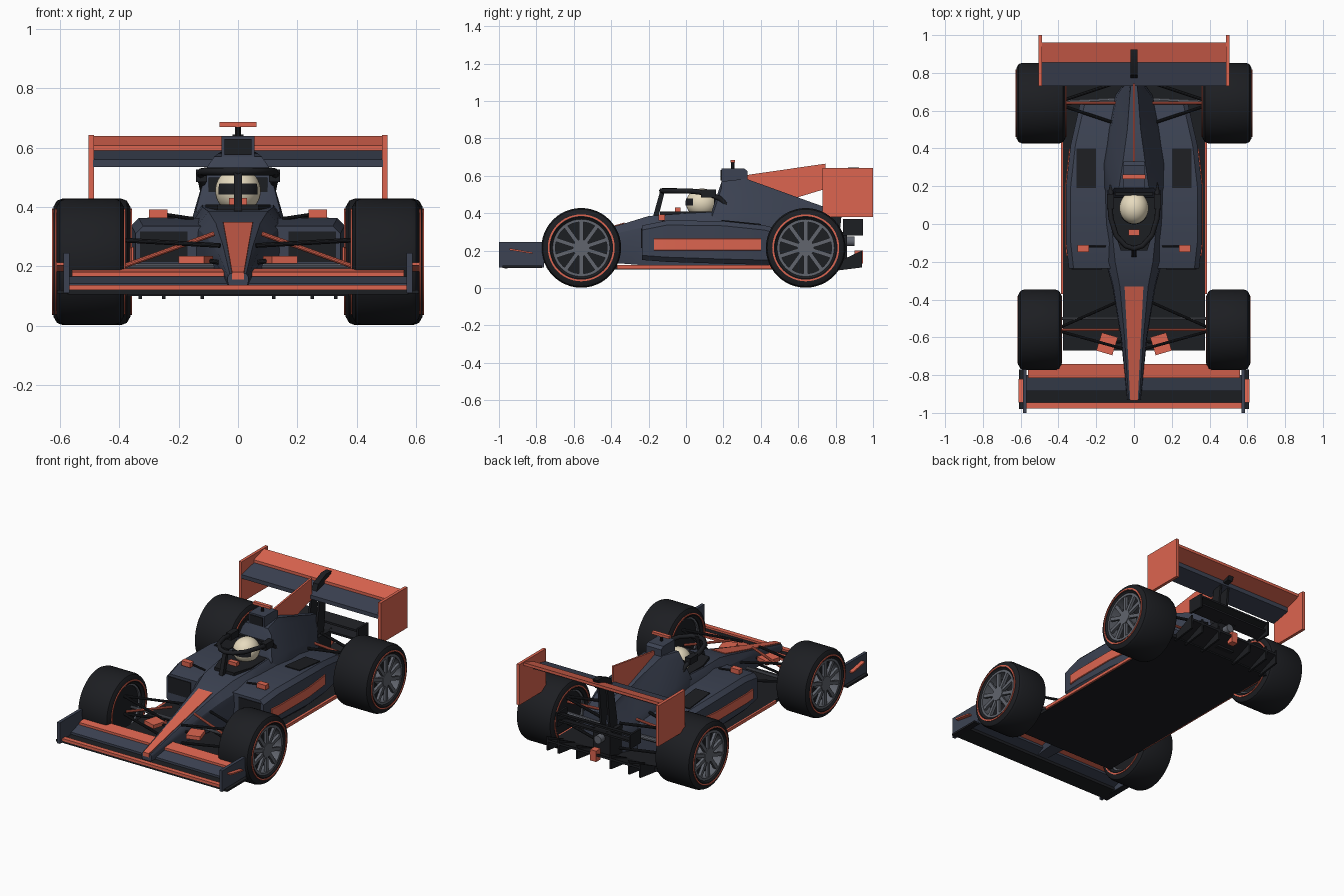
import bpy, bmesh, math
from mathutils import Vector, Matrix

if "Cube" in bpy.data.objects:
    bpy.data.objects.remove(bpy.data.objects["Cube"])


def material(name, rgb):
    m = bpy.data.materials.new(name)
    m.diffuse_color = (*rgb, 1)
    m.use_nodes = True
    m.node_tree.nodes["Principled BSDF"].inputs["Base Color"].default_value = m.diffuse_color
    return m


NAVY = material("navy", (0.045, 0.055, 0.085))
ORANGE = material("orange", (0.72, 0.13, 0.08))
BLACK = material("black", (0.012, 0.013, 0.016))
STEEL = material("steel", (0.12, 0.13, 0.155))
CREAM = material("cream", (0.8, 0.71, 0.52))


def finish(name, bm, mat, mirror=False):
    bmesh.ops.recalc_face_normals(bm, faces=bm.faces)
    me = bpy.data.meshes.new(name)
    bm.to_mesh(me)
    bm.free()
    me.materials.append(mat)
    ob = bpy.data.objects.new(name, me)
    bpy.context.collection.objects.link(ob)
    if mirror:
        ob.modifiers.new("mirror", "MIRROR")
    return ob


def loft(name, rings, mat, mirror=False, cap=True, wrap=False):
    bm = bmesh.new()
    vs = [[bm.verts.new(p) for p in r] for r in rings]
    n = len(vs[0])
    pairs = list(zip(vs, vs[1:])) + ([(vs[-1], vs[0])] if wrap else [])
    for a, b in pairs:
        for i in range(n):
            j = (i + 1) % n
            bm.faces.new((a[i], a[j], b[j], b[i]))
    if cap and not wrap:
        bm.faces.new(vs[0])
        bm.faces.new(vs[-1])
    return finish(name, bm, mat, mirror)


def prism(name, pts, a, b, axis, mat, mirror=False):
    place = {"x": lambda p, t: (t, p[0], p[1]), "y": lambda p, t: (p[0], t, p[1]),
             "z": lambda p, t: (p[0], p[1], t)}[axis]
    return loft(name, [[place(p, t) for p in pts] for t in (a, b)], mat, mirror)


def box(name, x0, x1, y0, y1, z0, z1, mat, mirror=False):
    return prism(name, [(x0, y0), (x1, y0), (x1, y1), (x0, y1)], z0, z1, "z", mat, mirror)


def rod(name, p, q, r, mat, mirror=False, seg=10):
    p, q = Vector(p), Vector(q)
    bm = bmesh.new()
    m = Matrix.Translation((p + q) / 2) @ (q - p).to_track_quat("Z", "Y").to_matrix().to_4x4()
    bmesh.ops.create_cone(bm, cap_ends=True, segments=seg, radius1=r, radius2=r,
                          depth=(q - p).length, matrix=m)
    return finish(name, bm, mat, mirror)


def lathe(name, prof, y, z, mat, seg=48):
    # closed (x, radius) profile turned round a wheel axle
    rings = []
    for k in range(seg):
        a = math.tau * k / seg
        rings.append([(x, y + r * math.cos(a), z + r * math.sin(a)) for x, r in prof])
    return loft(name, rings, mat, True, wrap=True)


def chamfer_ring(y, x0, x1, z0, z1, c):
    return [(x, y, z) for x, z in ((x0, z0), (x1 - c, z0), (x1, z0 + c), (x1, z1 - c),
                                   (x1 - c, z1), (x0, z1))]


def body_ring(y, half):
    return [(x, y, z) for x, z in half] + [(-x, y, z) for x, z in reversed(half)]


# Wheels
for end, y, xa, xb in (("front", -0.56, 0.385, 0.613), ("rear", 0.64, 0.363, 0.623)):
    z, R = 0.215, 0.213
    lathe(end + "_tyre", [(xa + .012, .15), (xa, .165), (xa, .185), (xa + .012, R - .007),
                          (xa + .03, R), (xb - .03, R), (xb - .012, R - .007), (xb, .185),
                          (xb, .165), (xb - .012, .15)], y, z, BLACK)
    for side, x in (("outer", xb), ("inner", xa)):
        lathe(f"{end}_{side}_tyre_band", [(x - .005, .170), (x + .005, .170),
                                          (x + .005, .179), (x - .005, .179)], y, z, ORANGE)
    lathe(end + "_rim", [(xa + .02, .138), (xb - .008, .138), (xb - .008, .153), (xa + .02, .153)],
          y, z, STEEL)
    rod(end + "_brake_disc", (xa + .03, y, z), (xb - .07, y, z), .14, BLACK, True, 40)
    rod(end + "_hub", (xb - .08, y, z), (xb - .008, y, z), .045, STEEL, True, 24)
    bm = bmesh.new()
    for k in range(10):
        m = (Matrix.Translation((xb - .02, y, z)) @ Matrix.Rotation(math.tau * k / 10, 4, "X")
             @ Matrix.Translation((0, 0, .09)) @ Matrix.Diagonal((.018, .022, .11, 1)))
        bmesh.ops.create_cube(bm, size=1, matrix=m)
    finish(end + "_spokes", bm, STEEL, True)

# Floor and diffuser
box("floor", -.375, .375, -.67, .8, .1, .122, BLACK)
box("floor_edge", .372, .386, -.37, .78, .103, .122, ORANGE, True)
prism("diffuser", [(.78, .1), (.94, .165), (.94, .18), (.78, .122)], -.33, .33, "x", BLACK)
for x in (.12, .25, .33):
    prism("diffuser_strake", [(.78, .09), (.94, .11), (.94, .2), (.78, .125)],
          x - .006, x + .006, "x", BLACK, True)
box("rear_light", -.022, .022, .9, .945, .13, .2, ORANGE)

# Nose and tub
tub = []
for y, wb, ws, wt, z0, z1 in ((-.93, .03, .036, .028, .13, .175), (-.6, .055, .07, .05, .14, .268),
                              (-.33, .09, .115, .075, .13, .345), (-.2, .14, .15, .1, .12, .385),
                              (0, .16, .165, .12, .12, .4), (.2, .16, .165, .12, .12, .41)):
    tub.append(body_ring(y, [(wb, z0), (ws, z0 + .5 * (z1 - z0)), (ws * .95, z1 - .2 * (z1 - z0)), (wt, z1)]))
loft("nose_and_tub", tub, NAVY)
loft("nose_stripe", [body_ring(y, [(w, z - .02), (w, z + .005)])
                     for y, w, z in ((-.935, .02, .175), (-.6, .036, .268), (-.33, .05, .345))], ORANGE)
prism("cockpit_opening", [(-.07, -.14), (.07, -.14), (.11, -.02), (.11, .2), (-.11, .2), (-.11, -.02)],
      .37, .408, "z", BLACK)
box("headrest", -.1, .1, .15, .22, .4, .5, BLACK)
box("dash", -.03, .03, -.06, -.03, .4, .43, ORANGE)

# Engine cover
cover = []
for y, w, wt, zs, z1 in ((.14, .15, .11, .38, .42), (.19, .16, .08, .4, .57), (.32, .16, .06, .4, .585),
                         (.5, .135, .035, .36, .52), (.68, .1, .022, .31, .455), (.78, .03, .012, .27, .42)):
    cover.append(body_ring(y, [(w * .95, .12), (w, zs - .06), (w * .9, zs), (wt * 1.3, z1 - .035), (wt, z1)]))
loft("engine_cover", cover, NAVY)
prism("airbox", [(.19, .57), (.33, .57), (.33, .625), (.31, .64), (.19, .64)], -.055, .055, "x", NAVY)
box("airbox_intake", -.045, .045, .184, .2, .575, .63, BLACK)
rod("camera_post", (0, .25, .63), (0, .25, .68), .01, BLACK)
box("camera_bar", -.062, .062, .238, .262, .67, .686, ORANGE)
prism("shark_fin", [(.33, .56), (.33, .605), (.745, .665), (.745, .53), (.58, .48)], -.006, .006, "x", ORANGE)

# Sidepods
pod = [(-.235, .345, .15, .335), (-.1, .36, .14, .362), (.2, .36, .13, .358),
       (.42, .335, .125, .335), (.64, .285, .12, .28)]
loft("sidepod", [chamfer_ring(y, .1, x, z0, z1, .025) for y, x, z0, z1 in pod], NAVY, True)
box("sidepod_intake", .17, .33, -.24, -.2, .215, .318, BLACK, True)
loft("sidepod_panel", [chamfer_ring(y, x - .02, x + .006, .2, .265, .003)
                       for y, x in ((-.17, .354), (-.1, .36), (.2, .36), (.4, .338))], ORANGE, True)
prism("sidepod_vent", [(.19, .33), (.19, .364), (.4, .343), (.4, .31)], .2, .305, "x", BLACK, True)
box("mirror", .237, .3, -.148, -.112, .362, .392, ORANGE, True)
rod("mirror_stalk", (.15, -.12, .36), (.25, -.12, .375), .006, BLACK, True)

# Driver helmet with visor
bm = bmesh.new()
place = Matrix.Translation((0, .085, .455)) @ Matrix.Diagonal((.077, .085, .077, 1))
bmesh.ops.create_uvsphere(bm, u_segments=32, v_segments=20, radius=1, matrix=place)
finish("helmet", bm, CREAM)
for name, lo, hi, s, mat in (("visor", -.3, .35, 1.03, BLACK), ("visor_strip", .3, .47, 1.04, ORANGE)):
    bm = bmesh.new()
    bmesh.ops.create_uvsphere(bm, u_segments=32, v_segments=20, radius=s)
    bmesh.ops.delete(bm, geom=[v for v in bm.verts if v.co.y > -.5 or not lo < v.co.z < hi], context="VERTS")
    bm.transform(place)
    finish(name, bm, mat)

# Halo
half = [(.045, -.115, .52), (.095, -.06, .52), (.122, .03, .518), (.128, .11, .508), (.12, .18, .48), (.11, .23, .43)]
path = [(-x, y, z) for x, y, z in reversed(half)] + [(0, -.13, .52)] + half
cu = bpy.data.curves.new("halo_ring", "CURVE")
cu.dimensions = "3D"
cu.bevel_depth, cu.bevel_resolution, cu.use_fill_caps = .014, 2, True
sp = cu.splines.new("POLY")
sp.points.add(len(path) - 1)
for pt, co in zip(sp.points, path):
    pt.co = (*co, 1)
cu.materials.append(BLACK)
bpy.context.collection.objects.link(bpy.data.objects.new("halo_ring", cu))
prism("halo_pillar", [(-.18, .37), (-.15, .37), (-.11, .53), (-.135, .53)], -.013, .013, "x", BLACK)
box("halo_fairing", .105, .142, .08, .16, .485, .527, BLACK, True)

# Front wing
prism("front_main_plane", [(-.97, .105), (-.86, .112), (-.86, .13), (-.97, .122)], -.575, .575, "x", BLACK)
box("front_leading_edge", -.575, .575, -.976, -.945, .12, .136, ORANGE)
prism("front_flap", [(-.885, .128), (-.8, .152), (-.8, .166), (-.885, .142)], -.575, .575, "x", NAVY)
prism("front_upper_flap", [(-.815, .165), (-.74, .178), (-.74, .192), (-.815, .18)], -.56, .56, "x", ORANGE)
prism("front_endplate", [(-1, .11), (-.76, .11), (-.76, .245), (-1, .245)], .568, .588, "x", NAVY, True)
box("front_footplate", .57, .61, -.98, -.77, .108, .12, BLACK, True)
prism("front_endplate_stripe", [(-.945, .203), (-.82, .183), (-.82, .191), (-.945, .213)],
      .586, .612, "x", ORANGE, True)
prism("nose_winglet", [(.085, -.6), (.17, -.575), (.2, -.67), (.115, -.695)], .21, .235, "z", ORANGE, True)
rod("winglet_stay", (.04, -.62, .21), (.13, -.63, .222), .008, BLACK, True)

# Front suspension
rod("front_push_rod", (.08, -.56, .31), (.4, -.56, .195), .008, ORANGE, True)
rod("front_track_rod", (.08, -.5, .2), (.41, -.5, .2), .009, STEEL, True)
for z in (.175, .29):
    for y in (-.66, -.4):
        rod("front_wishbone", (.06, y, z - .02), (.42, -.56, z), .008, BLACK, True)

# Rear suspension and gearbox
rod("rear_push_rod", (.08, .64, .31), (.4, .64, .29), .008, ORANGE, True)
rod("drive_shaft", (.04, .66, .215), (.42, .64, .215), .014, STEEL, True)
for z in (.16, .32):
    for y in (.52, .76):
        rod("rear_wishbone", (.06, y, z), (.42, .64, z), .009, BLACK, True)
box("gearbox", -.06, .06, .6, .86, .12, .3, BLACK)
rod("exhaust", (0, .78, .25), (0, .9, .25), .026, STEEL, seg=20)

# Rear wing
prism("rear_main_plane", [(.73, .535), (.86, .562), (.86, .59), (.73, .56)], -.49, .49, "x", NAVY)
prism("rear_flap", [(.855, .59), (.96, .622), (.96, .64), (.855, .608)], -.49, .49, "x", ORANGE)
box("rear_endplate", .486, .505, .73, 1, .38, .642, ORANGE, True)
prism("rear_wing_pylon", [(.74, .28), (.82, .28), (.85, .56), (.79, .56)], .022, .036, "x", BLACK, True)
prism("flap_actuator", [(.77, .56), (.79, .61), (.87, .645), (.925, .645), (.9, .58)], -.018, .018, "x", BLACK)
prism("beam_wing_lower", [(.85, .285), (.93, .31), (.93, .322), (.85, .298)], -.26, .26, "x", BLACK)
prism("beam_wing_upper", [(.87, .33), (.94, .355), (.94, .367), (.87, .343)], -.26, .26, "x", BLACK)
box("beam_wing_endplate", .255, .268, .84, .945, .28, .37, BLACK, True)
rod("beam_wing_stay", (.05, .8, .27), (.05, .88, .3), .01, BLACK, True)

# Soft shading with sharp edges kept
for ob in bpy.context.scene.objects:
    if ob.type == "MESH":
        ob.select_set(True)
        bpy.context.view_layer.objects.active = ob
bpy.ops.object.shade_smooth_by_angle(angle=math.radians(30))
